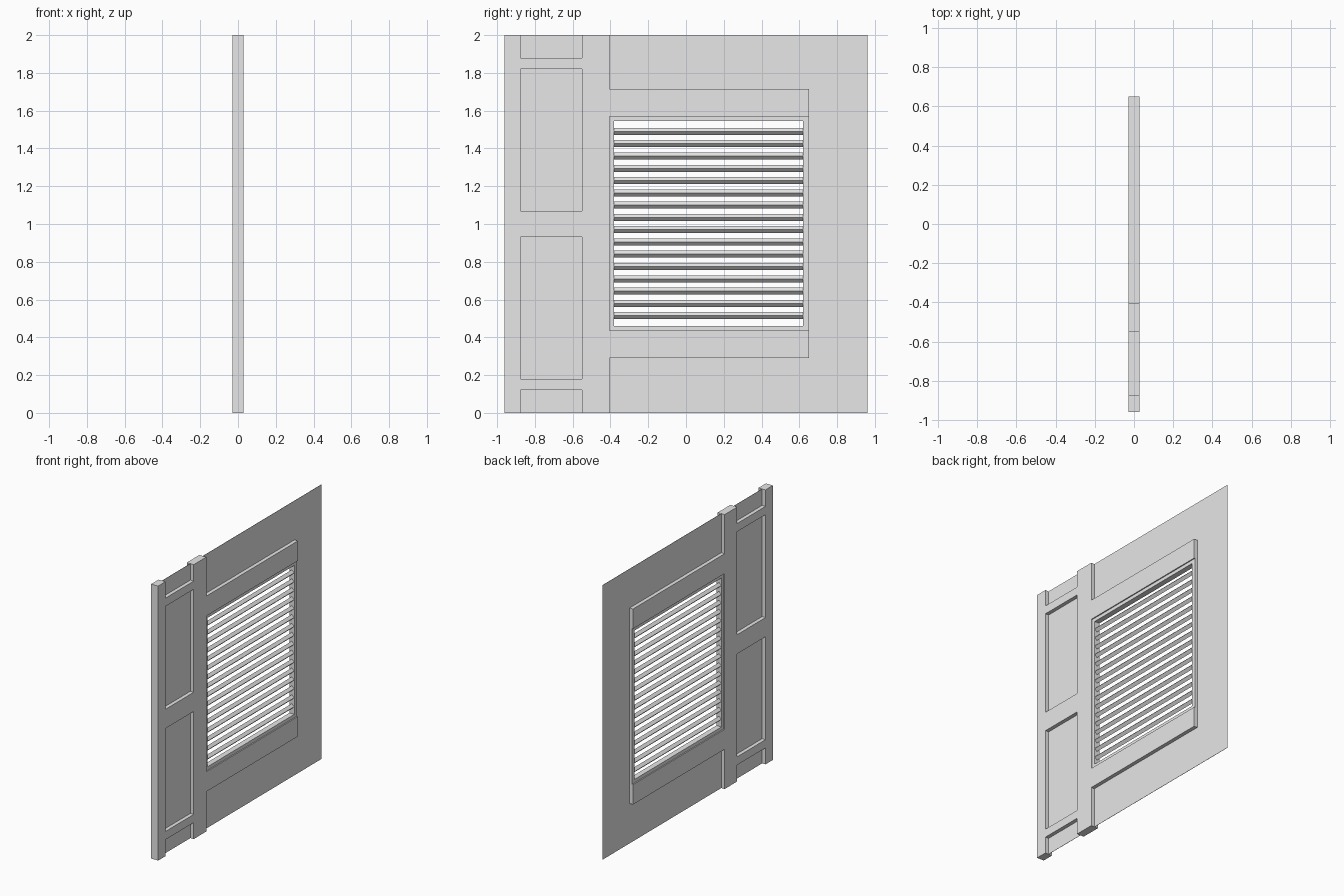
import bpy
from math import pi, sqrt

cube = bpy.data.objects.get("Cube")
if cube:
    bpy.data.objects.remove(cube, do_unlink=True)

grey = bpy.data.materials.new("light_grey")
grey.use_nodes = True
grey.diffuse_color = (0.8, 0.8, 0.8, 1)
grey.node_tree.nodes["Principled BSDF"].inputs["Base Color"].default_value = grey.diffuse_color

HALF = 0.028     # half depth of posts and rails
INNER = 0.02     # half depth of the louver surround
SKIN = 0.001     # half depth of the wall sheet


def bar(name, half, y0, y1, z0, z1):
    """Box centred on x = 0 that spans the given y and z ranges."""
    bpy.ops.mesh.primitive_cube_add(size=1, location=(0, (y0 + y1) / 2, (z0 + z1) / 2))
    ob = bpy.context.object
    ob.name = name
    ob.scale = (2 * half, y1 - y0, z1 - z0)
    bpy.ops.object.transform_apply(location=False, rotation=False, scale=True)
    ob.data.materials.append(grey)
    return ob


# Thin wall sheet around the louver opening
W0, W1, B, T = -0.38, 0.62, 0.46, 1.545
bar("wall_front_side", SKIN, -0.96, W0, 0, 2)
bar("wall_rear_side", SKIN, W1, 0.96, 0, 2)
bar("wall_below_opening", SKIN, W0, W1, 0, B)
bar("wall_above_opening", SKIN, W0, W1, T, 2)

# Posts and the rails between them
bar("edge_post", HALF, -0.96, -0.875, 0, 2)
bar("middle_post", HALF, -0.55, -0.405, 0, 2)
for name, z0, z1 in (("bottom", 0.12, 0.18), ("middle", 0.93, 1.07), ("top", 1.82, 1.88)):
    bar(name + "_panel_rail", HALF, -0.875, -0.55, z0, z1)

# Wide rails above and below the louver
F0, F1, RIM = -0.405, 0.65, 0.025
bar("louver_lower_rail", HALF, F0, F1, 0.29, B - RIM)
bar("louver_upper_rail", HALF, F0, F1, T + RIM, 1.715)

# Slightly recessed surround of the opening
bar("surround_sill", INNER, F0, F1, B - RIM, B)
bar("surround_head", INNER, F0, F1, T, T + RIM)
bar("surround_front_jamb", INNER, F0, W0, B, T)
bar("surround_rear_jamb", INNER, W1, F1, B, T)

# Square slats turned on edge
side = 0.037 / sqrt(2)
for i in range(16):
    z = 0.515 + i * 0.065
    slat = bar("louver_slat", side / 2, W0, W1, z - side / 2, z + side / 2)
    slat.rotation_euler.y = pi / 4
